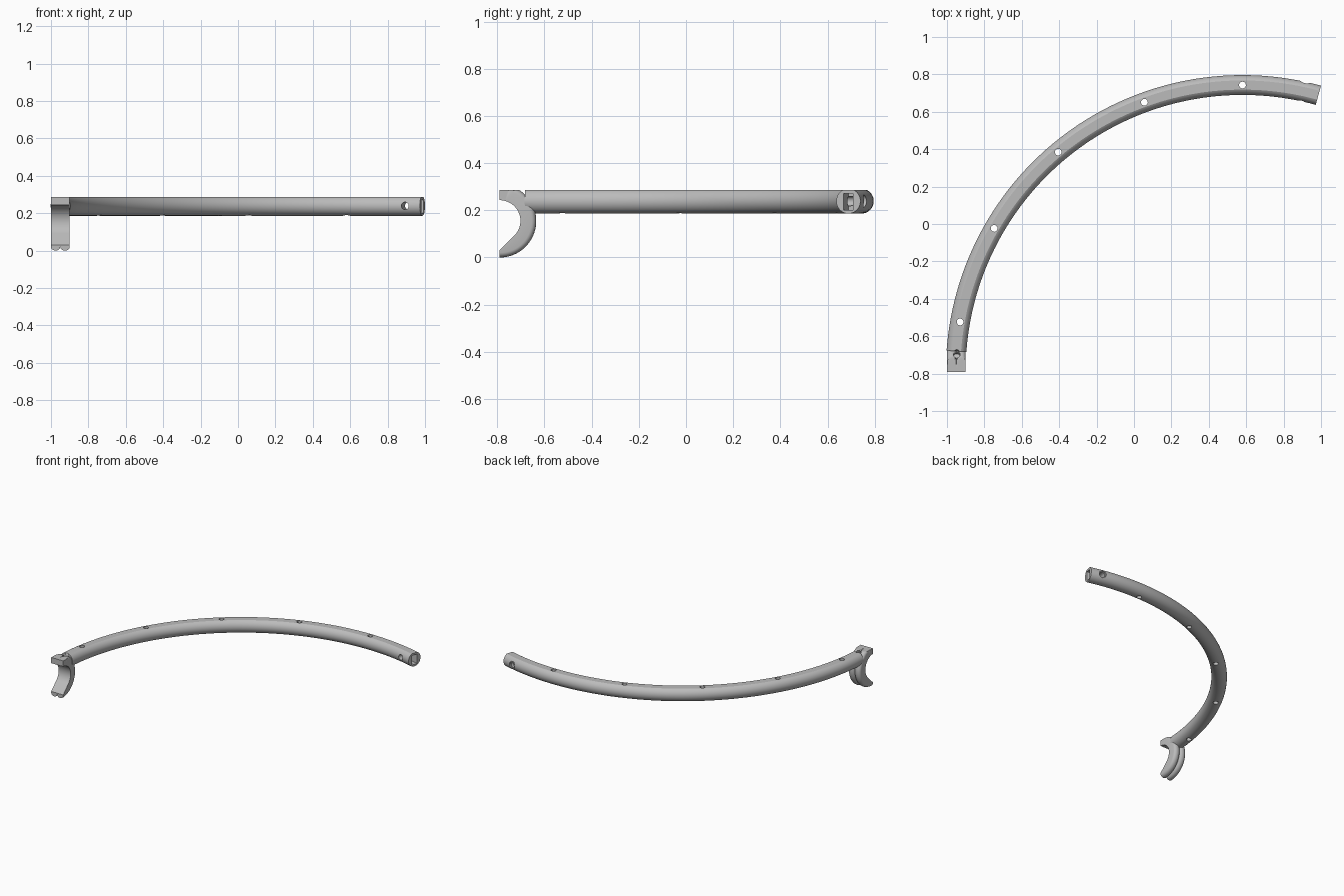
import bpy, bmesh
from math import sin, cos, pi, radians, asin, acos
from mathutils import Vector

cube = bpy.data.objects.get("Cube")
if cube:
    bpy.data.objects.remove(cube)

grey = bpy.data.materials.new("plain grey")
grey.use_nodes = True
colour = (0.5, 0.5, 0.5, 1)
grey.diffuse_color = colour
grey.node_tree.nodes["Principled BSDF"].inputs["Base Color"].default_value = colour

CX, CY, CZ = 0.58, -0.79, 0.239      # centre of the arc, at tube height
R, TUBE, TOP = 1.533, 0.053, 0.286   # arc radius, tube radius, flat top height
END = radians(74.65)


def on_arc(a, r=R, z=CZ):
    return Vector((CX + r * cos(a), CY + r * sin(a), z))


def loft(name, rings):
    """Skin closed rings of points and cap both ends."""
    bm = bmesh.new()
    loops = [[bm.verts.new(p) for p in ring] for ring in rings]
    n = len(loops[0])
    for a, b in zip(loops, loops[1:]):
        for i in range(n):
            j = (i + 1) % n
            bm.faces.new((a[i], a[j], b[j], b[i]))
    bm.faces.new(loops[0])
    bm.faces.new(loops[-1])
    bmesh.ops.recalc_face_normals(bm, faces=bm.faces)
    mesh = bpy.data.meshes.new(name)
    bm.to_mesh(mesh)
    bm.free()
    mesh.materials.append(grey)
    obj = bpy.data.objects.new(name, mesh)
    bpy.context.collection.objects.link(obj)
    return obj


def cut(targets, cutter):
    """Subtract the cutter from each target, then discard it."""
    cutter.data.materials.append(grey)
    cutter.hide_render = True
    for obj in targets:
        mod = obj.modifiers.new("cut", "BOOLEAN")
        mod.operation = "DIFFERENCE"
        mod.solver = "EXACT"
        mod.object = cutter
        bpy.context.view_layer.objects.active = obj
        bpy.ops.object.modifier_apply(modifier=mod.name)
    bpy.data.objects.remove(cutter)


def drill(targets, centre, direction, radius, depth):
    bpy.ops.mesh.primitive_cylinder_add(
        vertices=32, radius=radius, depth=depth, location=centre,
        rotation=Vector(direction).to_track_quat("Z", "Y").to_euler())
    cut(targets, bpy.context.object)


# Curved rail: round section with a flat top, swept along the arc
flat = acos((TOP - CZ) / TUBE)
section = []
for i in range(41):
    t = pi / 2 + flat + (2 * pi - 2 * flat) * i / 40
    section.append((TUBE * cos(t), TUBE * sin(t)))
start = pi - asin(0.11 / R)
rings = []
for i in range(97):
    a = start + (END - start) * i / 96
    rings.append([on_arc(a, R + u, CZ + v) for u, v in section])
rail = loft("curved_rail", rings)

# End hook: C shape with two rounded ridges along its outside
HX, HY, HZ = -0.95, -0.79, 0.155
lobes = []
for side in (-1, 1):
    for i in range(9):
        t = pi * (1 - i / 8)
        if side == 1 and i == 0:
            continue
        lobes.append((side * 0.025 + 0.025 * cos(t), 0.02 * (1 - sin(t))))
rings = []
for i in range(73):
    a = -pi / 2 + pi * i / 72
    inner = 0.088 if a > -pi / 4 else 0.088 / cos(a + pi / 4)
    limit = (TOP - HZ) / sin(a) if a > 0.1 else 1
    ring = [(u, min(HZ - drop, limit)) for u, drop in lobes]
    ring += [(0.05, inner), (-0.05, inner)]
    rings.append([(HX + u, HY + r * cos(a), HZ + r * sin(a)) for u, r in ring])
hook = loft("end_hook", rings)

# Vertical holes along the rail
for deg in range(90, 171, 20):
    drill([rail], on_arc(radians(deg)), (0, 0, 1), 0.018, 0.3)

# Slanted blind hole above the hook
drill([rail, hook], (-0.947, -0.695, 0.282), (0, 0.5, 0.87), 0.018, 0.06)

# Rectangular socket in the free end
bpy.ops.mesh.primitive_cube_add(size=1, location=on_arc(END, R, 0.236),
                                rotation=(0, 0, END))
bpy.context.object.scale = (0.042, 0.16, 0.07)
bpy.context.view_layer.update()
cut([rail], bpy.context.object)

# Sideways pin hole near the free end, wider on the outside
pin = radians(77.8)
out = (cos(pin), sin(pin), 0)
drill([rail], on_arc(pin), out, 0.02, 0.2)
drill([rail], on_arc(pin, R + 0.08), out, 0.027, 0.08)

# Smooth shading with sharp edges kept
bpy.ops.object.select_all(action="DESELECT")
for obj in (rail, hook):
    obj.select_set(True)
bpy.context.view_layer.objects.active = rail
bpy.ops.object.shade_smooth_by_angle(angle=radians(30))
